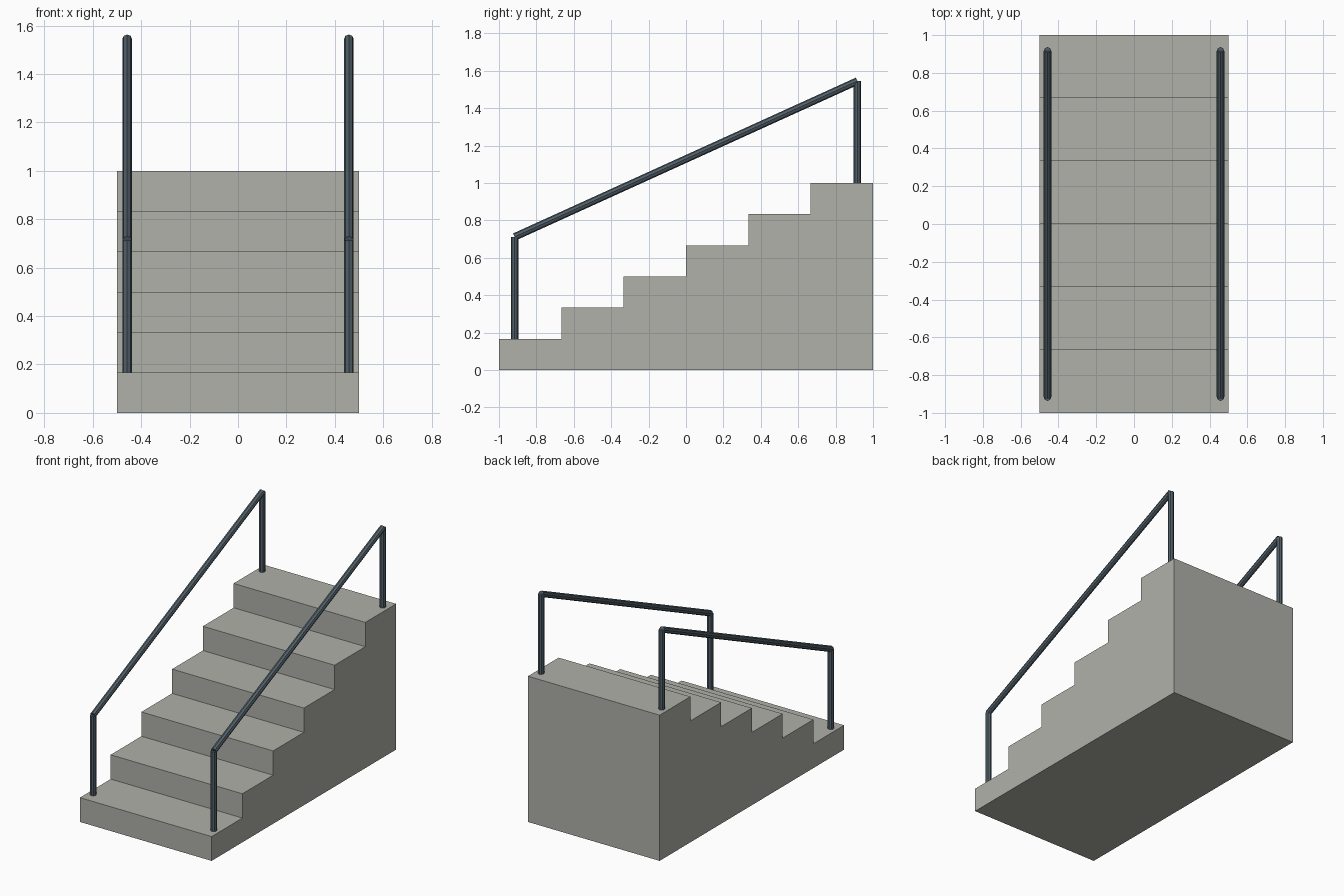
import bpy
import bmesh
from mathutils import Vector

cube = bpy.data.objects.get("Cube")
if cube:
    bpy.data.objects.remove(cube, do_unlink=True)

STEPS = 6
RISE, RUN = 1 / STEPS, 2 / STEPS
HALF_WIDTH = 0.5
RAIL_X, POST_Y = 0.458, 1 - RUN / 4
POST_HEIGHT, RADIUS, SIDES = 0.545, 0.02, 8


def material(name, rgb):
    mat = bpy.data.materials.new(name)
    mat.use_nodes = True
    colour = (*rgb, 1)
    mat.diffuse_color = colour
    mat.node_tree.nodes["Principled BSDF"].inputs["Base Color"].default_value = colour
    return mat


def add_object(name, bm, mat):
    bmesh.ops.recalc_face_normals(bm, faces=bm.faces)
    mesh = bpy.data.meshes.new(name)
    bm.to_mesh(mesh)
    bm.free()
    mesh.materials.append(mat)
    obj = bpy.data.objects.new(name, mesh)
    bpy.context.collection.objects.link(obj)
    return obj


def tube(name, start, end, mat):
    """Faceted bar with flat ends between two points."""
    start, end = Vector(start), Vector(end)
    axis = end - start
    bm = bmesh.new()
    bmesh.ops.create_cone(bm, cap_ends=True, segments=SIDES, radius1=RADIUS,
                          radius2=RADIUS, depth=axis.length)
    turn = axis.to_track_quat("Z", "Y").to_matrix().to_4x4()
    bmesh.ops.transform(bm, matrix=turn, verts=bm.verts)
    bmesh.ops.translate(bm, vec=(start + end) / 2, verts=bm.verts)
    return add_object(name, bm, mat)


concrete = material("concrete", (0.43, 0.44, 0.395))
metal = material("dark_metal", (0.085, 0.118, 0.143))

# Solid staircase: stepped side profile extruded across the width
profile = [(1, 0), (-1, 0)]
for i in range(STEPS):
    profile.append((-1 + i * RUN, (i + 1) * RISE))
    profile.append((-1 + (i + 1) * RUN, (i + 1) * RISE))

bm = bmesh.new()
side = bm.faces.new([bm.verts.new((-HALF_WIDTH, y, z)) for y, z in profile])
grown = bmesh.ops.extrude_face_region(bm, geom=[side])["geom"]
bmesh.ops.translate(bm, vec=(2 * HALF_WIDTH, 0, 0),
                    verts=[v for v in grown if isinstance(v, bmesh.types.BMVert)])
add_object("stair_block", bm, concrete)

# Handrails: a post on the bottom and top steps joined by a sloping rail
for label, x in (("left", RAIL_X), ("right", -RAIL_X)):
    low = Vector((x, -POST_Y, RISE))
    high = Vector((x, POST_Y, 1))
    up = Vector((0, 0, POST_HEIGHT))
    tube(label + "_front_post", low, low + up, metal)
    tube(label + "_back_post", high, high + up, metal)
    tube(label + "_handrail", low + up, high + up, metal)
